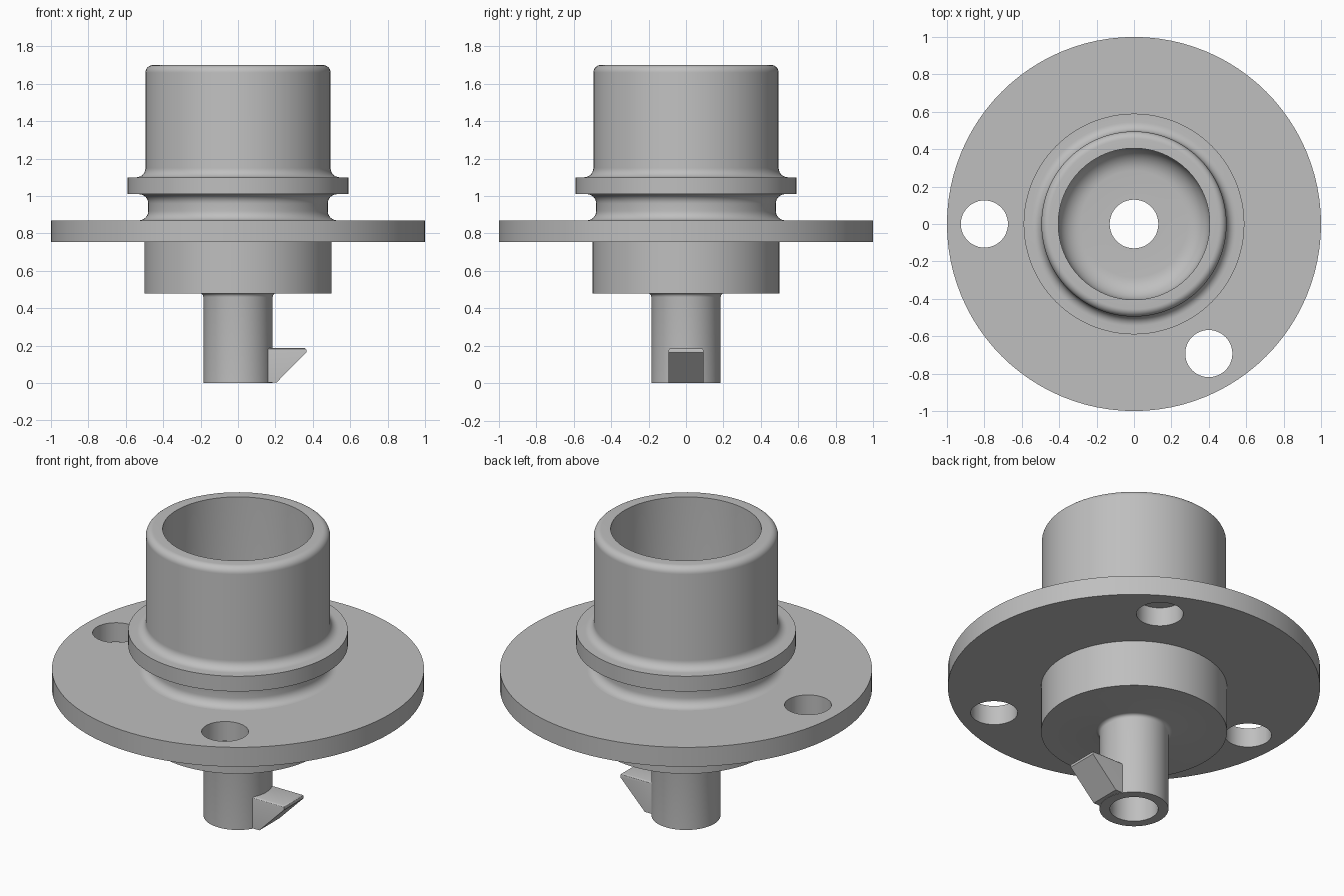
import bpy, bmesh, math

cube = bpy.data.objects.get("Cube")
if cube:
    bpy.data.objects.remove(cube, do_unlink=True)

SEGMENTS = 96

grey = bpy.data.materials.new("plain grey")
grey.use_nodes = True
grey.diffuse_color = (0.52, 0.52, 0.52, 1)
grey.node_tree.nodes["Principled BSDF"].inputs["Base Color"].default_value = grey.diffuse_color


def finish(name, bm):
    """Turn a bmesh into a named, shaded object."""
    bmesh.ops.remove_doubles(bm, verts=bm.verts, dist=0.0001)
    bmesh.ops.recalc_face_normals(bm, faces=bm.faces)
    mesh = bpy.data.meshes.new(name)
    bm.to_mesh(mesh)
    bm.free()
    mesh.materials.append(grey)
    obj = bpy.data.objects.new(name, mesh)
    bpy.context.collection.objects.link(obj)
    return obj


def activate(obj):
    bpy.ops.object.select_all(action="DESELECT")
    obj.select_set(True)
    bpy.context.view_layer.objects.active = obj


def smooth(obj):
    activate(obj)
    bpy.ops.object.shade_smooth_by_angle(angle=math.radians(30))


def arc(r, z, radius, start, end, steps=8):
    """Points of a fillet in the radius/height plane."""
    angles = [math.radians(start + (end - start) * i / steps) for i in range(steps + 1)]
    return [(r + radius * math.cos(a), z + radius * math.sin(a)) for a in angles]


def lathe(name, profile):
    """Revolve a closed radius/height outline about the z axis."""
    bm = bmesh.new()
    verts = [bm.verts.new((r, 0, z)) for r, z in profile]
    edges = [bm.edges.new((v, verts[i - 1])) for i, v in enumerate(verts)]
    bmesh.ops.spin(bm, geom=verts + edges, cent=(0, 0, 0), axis=(0, 0, 1),
                   angle=math.tau, steps=SEGMENTS, use_merge=True)
    return finish(name, bm)


# Hollow body: stem, boss, grooved neck, collar and cup
body = lathe("cup_and_stem",
             [(0.13, 0), (0.185, 0)]
             + arc(0.205, 0.46, 0.02, 180, 90, 4)
             + [(0.5, 0.48), (0.5, 0.82), (0.53, 0.82)]
             + arc(0.53, 0.92, 0.05, 270, 180)
             + arc(0.53, 0.96, 0.05, 180, 90)
             + [(0.59, 1.01), (0.59, 1.10)]
             + arc(0.545, 1.15, 0.05, 270, 180)
             + arc(0.455, 1.66, 0.04, 0, 90)
             + [(0.405, 1.70)]
             + arc(0.285, 0.69, 0.12, 0, -90)
             + [(0.13, 0.57)])
smooth(body)

# Mounting flange
flange = lathe("flange", [(0.45, 0.755), (1, 0.755), (1, 0.87), (0.45, 0.87)])

# Two through holes and one blind hole, evenly spaced
for angle, top in ((180, 1.0), (300, 1.0), (60, 0.866)):
    a = math.radians(angle)
    bm = bmesh.new()
    bmesh.ops.create_cone(bm, cap_ends=True, segments=48, radius1=0.126,
                          radius2=0.126, depth=top - 0.6)
    bmesh.ops.translate(bm, verts=bm.verts,
                        vec=(0.8 * math.cos(a), 0.8 * math.sin(a), (top + 0.6) / 2))
    cutter = finish("hole_cutter", bm)
    cutter.hide_render = True
    activate(flange)
    cut = flange.modifiers.new("hole", "BOOLEAN")
    cut.operation = "DIFFERENCE"
    cut.solver = "EXACT"
    cut.object = cutter
    bpy.ops.object.modifier_apply(modifier=cut.name)
    bpy.data.objects.remove(cutter, do_unlink=True)
smooth(flange)

# Wedge-shaped catch on the side of the stem
bm = bmesh.new()
outline = [(0.15, 0.002), (0.205, 0.002), (0.366, 0.165), (0.366, 0.187), (0.15, 0.187)]
side = bm.faces.new([bm.verts.new((x, -0.093, z)) for x, z in outline])
grown = bmesh.ops.extrude_face_region(bm, geom=[side])["geom"]
bmesh.ops.translate(bm, vec=(0, 0.186, 0),
                    verts=[g for g in grown if isinstance(g, bmesh.types.BMVert)])
top_edges = [e for e in bm.edges
             if all(v.co.z > 0.18 for v in e.verts) and any(v.co.x > 0.3 for v in e.verts)]
bmesh.ops.bevel(bm, geom=top_edges, offset=0.012, segments=3, affect="EDGES", profile=0.5)
smooth(finish("catch", bm))
